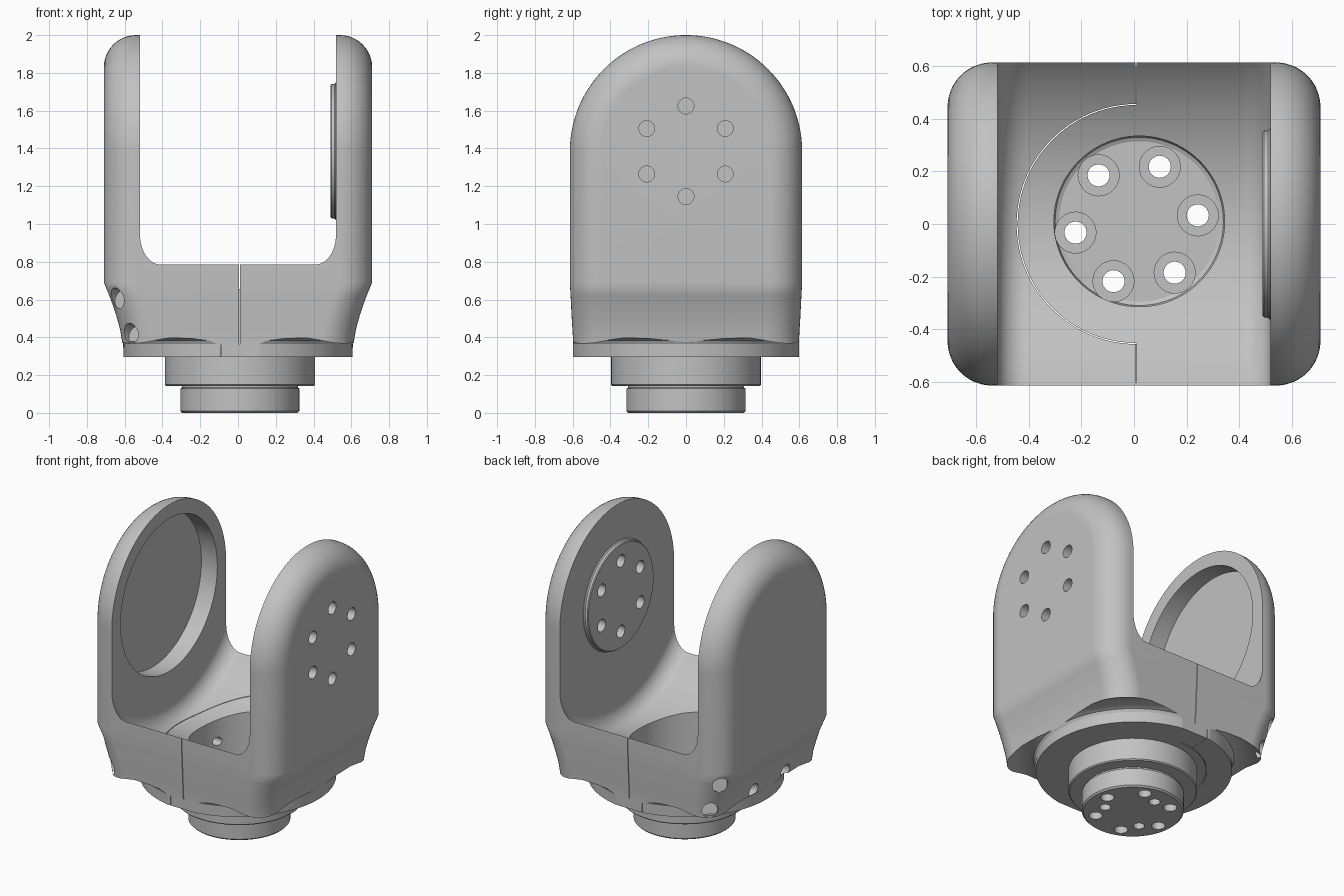
import bpy, bmesh
from math import sin, cos, pi, radians
from mathutils import Vector

if "Cube" in bpy.data.objects:
    bpy.data.objects.remove(bpy.data.objects["Cube"])

grey = bpy.data.materials.new("machined grey")
grey.use_nodes = True
COLOUR = (0.54, 0.54, 0.54, 1)
grey.diffuse_color = COLOUR
grey.node_tree.nodes["Principled BSDF"].inputs["Base Color"].default_value = COLOUR


def loft(name, rings):
    """Skin a stack of equal-length rings and cap both ends."""
    bm = bmesh.new()
    rows = [[bm.verts.new(p) for p in ring] for ring in rings]
    n = len(rows[0])
    for a, b in zip(rows, rows[1:]):
        for i in range(n):
            j = (i + 1) % n
            bm.faces.new((a[i], a[j], b[j], b[i]))
    bm.faces.new(rows[0][::-1])
    bm.faces.new(rows[-1])
    bmesh.ops.recalc_face_normals(bm, faces=bm.faces[:])
    mesh = bpy.data.meshes.new(name)
    bm.to_mesh(mesh)
    bm.free()
    mesh.materials.append(grey)
    obj = bpy.data.objects.new(name, mesh)
    bpy.context.scene.collection.objects.link(obj)
    return obj


def arc(cx, cy, r, start, end, n):
    return [(cx + r * cos(radians(start + (end - start) * i / n)),
             cy + r * sin(radians(start + (end - start) * i / n))) for i in range(n + 1)]


def turned(name, profile, centre=(0, 0), n=96):
    """Solid of revolution about z from (radius, z) pairs."""
    return loft(name, [[(x, y, z) for x, y in arc(*centre, r, 0, 360, n)[:-1]] for r, z in profile])


def turned_on_pivot(name, profile, n=96):
    """Solid of revolution about the pivot axis from (radius, x) pairs."""
    return loft(name, [[(x, y, z) for y, z in arc(0, PIVOT, r, 0, 360, n)[:-1]] for r, x in profile])


def rod(name, start, end, r, n=32):
    """Cylinder between two points."""
    start, end = Vector(start), Vector(end)
    turn = (end - start).to_track_quat("Z", "Y")
    disc = [turn @ Vector((x, y, 0)) for x, y in arc(0, 0, r, 0, 360, n)[:-1]]
    return loft(name, [[start + p for p in disc], [end + p for p in disc]])


def box(name, lo, hi):
    corners = [(lo[0], lo[1]), (hi[0], lo[1]), (hi[0], hi[1]), (lo[0], hi[1])]
    return loft(name, [[(x, y, z) for x, y in corners] for z in (lo[2], hi[2])])


def combine(target, tool, operation):
    tool.hide_render = True
    mod = target.modifiers.new(operation.lower(), "BOOLEAN")
    mod.operation, mod.solver, mod.object = operation, "EXACT", tool
    bpy.context.view_layer.update()
    graph = bpy.context.evaluated_depsgraph_get()
    mesh = bpy.data.meshes.new_from_object(target.evaluated_get(graph))
    target.modifiers.clear()
    target.data = mesh
    bpy.data.objects.remove(tool)


def cut(target, tool):
    combine(target, tool, "DIFFERENCE")


HX, HY, R, PIVOT, WAIST = 0.71, 0.615, 0.17, 1.385, 0.69
AXIS = (0.01, 0.0)


# Tapered lower body with rounded corners
def rounded_rect(z, hx, hy, r=R):
    ring = []
    for sx, sy, a in ((1, 1, 0), (-1, 1, 90), (-1, -1, 180), (1, -1, 270)):
        ring += arc(sx * (hx - r), sy * (hy - r), r, a, a + 90, 12)
    return [(x, y, z) for x, y in ring]


body = loft("yoke_body", [rounded_rect(*s) for s in (
    (0.28, 0.612, 0.597), (0.38, 0.614, 0.598), (0.44, 0.624, 0.601), (0.5, 0.64, 0.605),
    (0.56, 0.659, 0.608), (0.62, 0.681, 0.611), (WAIST, HX, HY), (0.74, 0.68, 0.59))])

# Round base disc with a hollow undercut below the corners
combine(body, turned("base_undercut", [(0.606, 0.295), (0.608, 0.365), (0.618, 0.383), (0.645, 0.394),
                                       (0.7, 0.397), (0.74, 0.385), (0.785, 0.368), (1.1, 0.366),
                                       (1.1, 0.9)]), "INTERSECT")


# Arched upper block, rounded on both outer sides
def arch(x, inset):
    w = HY - inset
    ring = [(w, WAIST)] + arc(0, PIVOT, w, 0, 180, 64) + [(-w, WAIST)]
    return [(x, y, z) for y, z in ring]


side = [(HX - R + R * sin(t * pi / 24), R - R * cos(t * pi / 24)) for t in range(13)]
combine(body, loft("arch_block", [arch(-x, d) for x, d in reversed(side)]
                   + [arch(x, d) for x, d in side]), "UNION")

# Round clearance between the arms, hollowing the floor about the pivot
fillet = arc(0.749, 0.41, 0.11, 0, 90, 10)
clearance = [(r, -x) for r, x in reversed(fillet)] + fillet
cut(body, turned_on_pivot("clearance_cutter", clearance, 160))

# Stepped neck under the body
combine(body, turned("neck", [(0.305, 0), (0.315, 0.01), (0.315, 0.128), (0.307, 0.134),
                              (0.307, 0.142), (0.39, 0.142), (0.397, 0.149), (0.397, 0.36)],
                     AXIS), "UNION")

# Bearing recess in one arm and a drilled boss on the other
cut(body, rod("recess_cutter", (-0.64, 0, PIVOT), (-0.4, 0, PIVOT), 0.52, 96))
combine(body, turned_on_pivot("boss", [(0.366, 0.56), (0.364, 0.517), (0.357, 0.51),
                                       (0.355, 0.495), (0.35, 0.49)]), "UNION")
for y, z in arc(0, PIVOT, 0.24, 90, 450, 6)[:-1]:
    cut(body, rod("arm_hole", (0.3, y, z), (0.9, y, z), 0.042))

# Round floor pocket with counterbored bolt holes
cut(body, turned("pocket_cutter", [(0.305, 0.25), (0.32, 0.257), (0.325, 0.272), (0.325, 0.9)],
                 (0.02, 0.01)))
for x, y in arc(*AXIS, 0.235, 8, 368, 6)[:-1]:
    cut(body, rod("counterbore", (x, y, 0.15), (x, y, 0.4), 0.078))
    cut(body, rod("bolt_hole", (x, y, -0.1), (x, y, 0.3), 0.042))
for x, y in arc(*AXIS, 0.18, 98, 458, 3)[:-1]:
    cut(body, rod("dowel_hole", (x, y, -0.1), (x, y, 0.08), 0.035))

# Clamp screw holes in the right flank and its two corners
for y in (0.16, -0.18):
    cut(body, rod("screw_bore", (-0.8, y, 0.43), (-0.56, y, 0.42), 0.046))
    cut(body, rod("screw_hole", (-0.8, y, 0.43), (-0.2, y, 0.39), 0.028))
for s in (-1, 1):
    cut(body, rod("upper_corner_bore", (-0.82, s * 0.72, 0.66), (-0.615, s * 0.52, 0.6), 0.05))
    cut(body, rod("lower_corner_bore", (-0.76, s * 0.76, 0.49), (-0.54, s * 0.52, 0.41), 0.05))

# Thin parting slit: half ring plus a straight end on each face
slit = arc(*AXIS, 0.457, 90, 270, 48) + arc(*AXIS, 0.453, 270, 90, 48)
cut(body, loft("ring_slit", [[(x, y, z) for x, y in slit] for z in (0.25, 0.9)]))
for s in (-1, 1):
    near, far = sorted((s * 0.454, s * 0.7))
    cut(body, box("upper_slit", (0.006, near, 0.365), (0.01, far, 0.9)))
    cut(body, box("lower_slit", (-0.092, near, 0.25), (-0.088, far, 0.36)))

# Smooth curved faces, keep machined edges crisp and flats flat
bpy.ops.object.select_all(action="DESELECT")
body.select_set(True)
bpy.context.view_layer.objects.active = body
bpy.ops.object.shade_smooth_by_angle(angle=radians(25))
flats = body.modifiers.new("flat_faces", "WEIGHTED_NORMAL")
flats.keep_sharp = True
